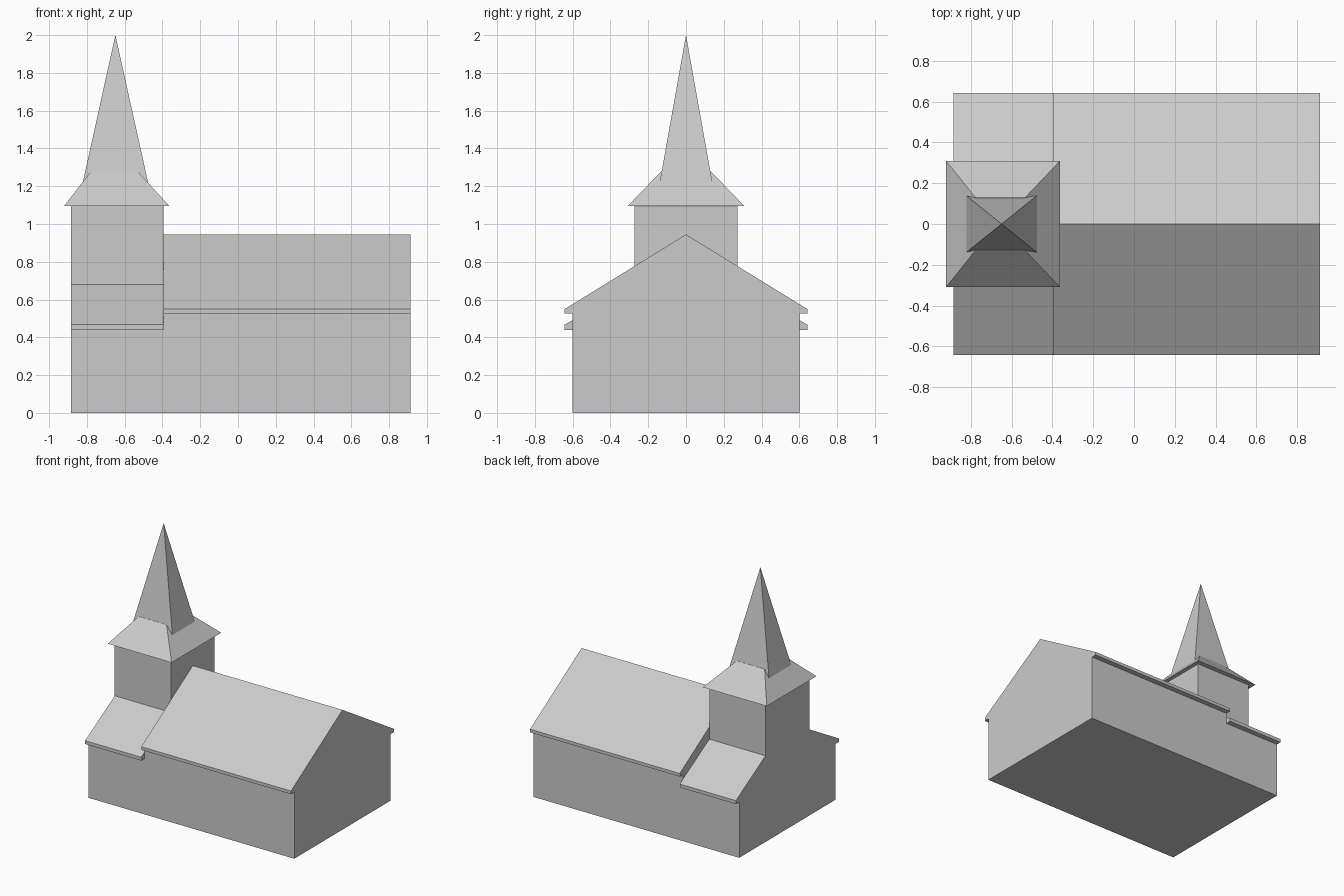
import bpy
import bmesh

cube = bpy.data.objects.get("Cube")
if cube:
    bpy.data.objects.remove(cube, do_unlink=True)

grey = bpy.data.materials.new("plain grey")
grey.use_nodes = True
COLOUR = (0.6, 0.6, 0.6, 1)
grey.diffuse_color = COLOUR
grey.node_tree.nodes["Principled BSDF"].inputs["Base Color"].default_value = COLOUR


def finish(name, bm):
    bmesh.ops.recalc_face_normals(bm, faces=bm.faces[:])
    mesh = bpy.data.meshes.new(name)
    bm.to_mesh(mesh)
    bm.free()
    mesh.materials.append(grey)
    obj = bpy.data.objects.new(name, mesh)
    bpy.context.collection.objects.link(obj)
    return obj


def building(name, half_profile, x0, x1):
    """Mirror a half cross-section (y, z) and extrude it along x."""
    mirrored = [(-y, z) for y, z in reversed(half_profile) if y > 0]
    bm = bmesh.new()
    face = bm.faces.new([bm.verts.new((x0, y, z)) for y, z in half_profile + mirrored])
    ext = bmesh.ops.extrude_face_region(bm, geom=[face])["geom"]
    moved = [v for v in ext if isinstance(v, bmesh.types.BMVert)]
    bmesh.ops.translate(bm, verts=moved, vec=(x1 - x0, 0, 0))
    return finish(name, bm)


def tapered_roof(name, base, top):
    """Four-sided roof between two rectangles (centre x, half x, half y, z)."""
    bm = bmesh.new()
    rings = [[bm.verts.new((cx + sx * hx, sy * hy, z))
              for sx, sy in ((-1, -1), (1, -1), (1, 1), (-1, 1))]
             for cx, hx, hy, z in (base, top)]
    for ring in rings:
        bm.faces.new(ring)
    for i in range(4):
        j = (i + 1) % 4
        bm.faces.new((rings[0][i], rings[0][j], rings[1][j], rings[1][i]))
    bmesh.ops.remove_doubles(bm, verts=bm.verts[:], dist=0.0001)
    return finish(name, bm)


WALL, EAVE, JOIN = 0.6, 0.642, -0.395

# Long hall with a gabled roof and boxed eaves
building("nave", [(WALL, 0), (WALL, 0.525), (EAVE, 0.525), (EAVE, 0.55), (0, 0.945)],
         JOIN, 0.912)

# Tower with a lower lean-to roof on each side
building("tower_and_aisles",
         [(WALL, 0), (WALL, 0.44), (EAVE, 0.44), (EAVE, 0.467), (0.273, 0.68), (0.273, 1.095)],
         -0.885, JOIN)

# Flared skirt and steep spire
tapered_roof("tower_skirt_roof", (-0.642, 0.279, 0.309, 1.095), (-0.655, 0.122, 0.13, 1.28))
tapered_roof("spire", (-0.649, 0.174, 0.14, 1.215), (-0.649, 0, 0, 2.0))
